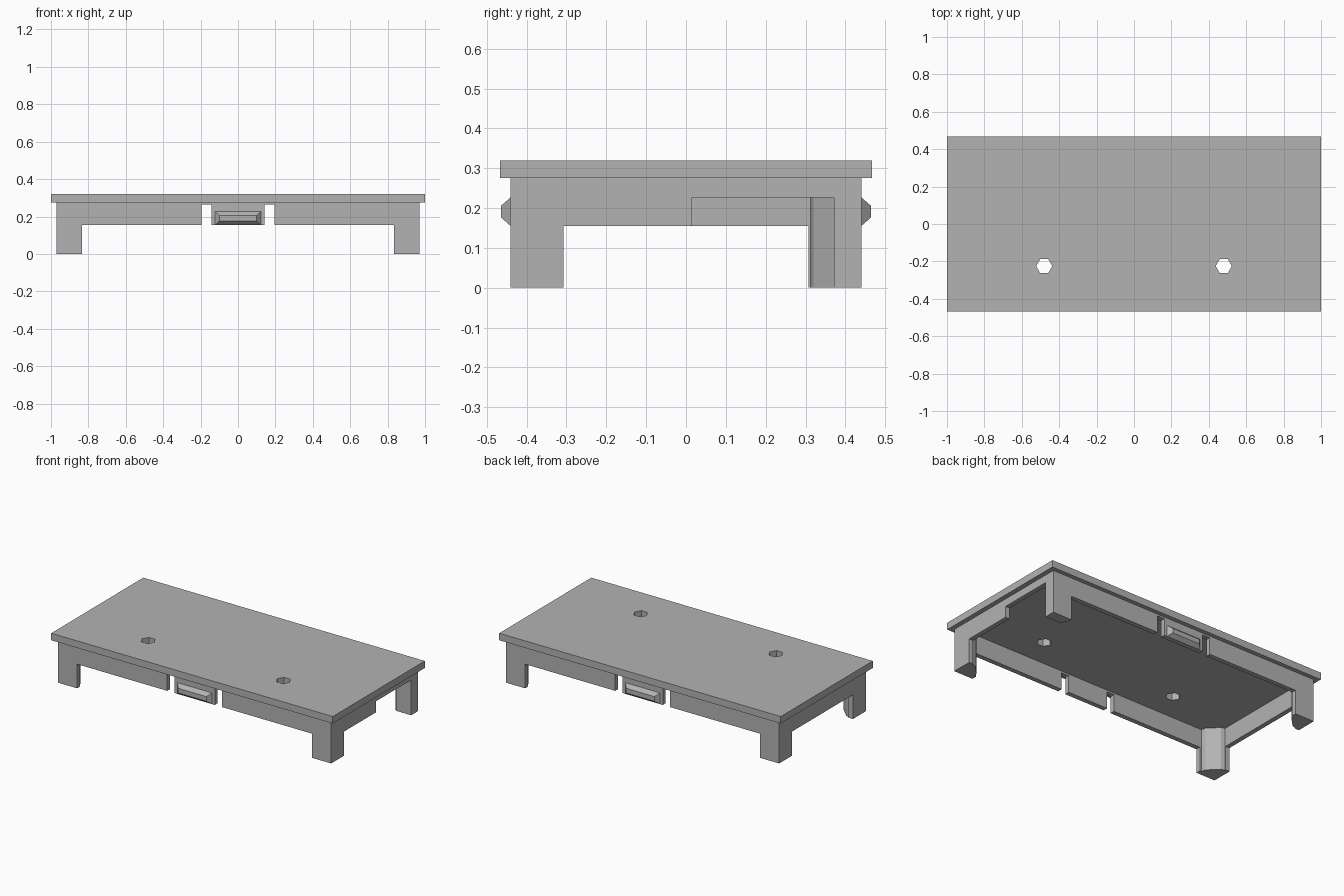
import bpy, bmesh, math

cube = bpy.data.objects.get("Cube")
if cube:
    bpy.data.objects.remove(cube, do_unlink=True)

grey = bpy.data.materials.new("plain grey")
grey.use_nodes = True
colour = (0.45, 0.45, 0.45, 1)
grey.diffuse_color = colour
grey.node_tree.nodes["Principled BSDF"].inputs["Base Color"].default_value = colour


def finish(name, bm):
    bmesh.ops.recalc_face_normals(bm, faces=bm.faces)
    mesh = bpy.data.meshes.new(name)
    bm.to_mesh(mesh)
    bm.free()
    mesh.materials.append(grey)
    obj = bpy.data.objects.new(name, mesh)
    bpy.context.collection.objects.link(obj)
    return obj


def prism(name, outline, z0, z1):
    """Extrude a plan outline from z0 up to z1."""
    bm = bmesh.new()
    face = bm.faces.new([bm.verts.new((x, y, z0)) for x, y in outline])
    top = bmesh.ops.extrude_face_region(bm, geom=[face])["geom"]
    for v in top:
        if isinstance(v, bmesh.types.BMVert):
            v.co.z = z1
    return finish(name, bm)


def box(name, x0, x1, y0, y1, z0, z1):
    return prism(name, [(x0, y0), (x1, y0), (x1, y1), (x0, y1)], z0, z1)


def cut(target, cutter):
    cutter.hide_render = True
    mod = target.modifiers.new("cut", "BOOLEAN")
    mod.operation = "DIFFERENCE"
    mod.solver = "EXACT"
    mod.object = cutter
    bpy.context.view_layer.objects.active = target
    bpy.ops.object.modifier_apply(modifier=mod.name)
    bpy.data.objects.remove(cutter, do_unlink=True)


HALF_X, HALF_Y = 1.0, 0.467        # lid
SKIRT_X, SKIRT_Y = 0.97, 0.44      # outside of skirt
WALL, POST = 0.03, 0.17
RIM, LID_Z, TOP = 0.155, 0.275, 0.32

# Lid with two hexagonal holes
lid = box("lid", -HALF_X, HALF_X, -HALF_Y, HALF_Y, LID_Z, TOP)
for side in (-1, 1):
    hexagon = [(side * 0.48 + 0.043 * math.cos(i * math.pi / 3),
                -0.225 + 0.043 * math.sin(i * math.pi / 3)) for i in range(6)]
    cut(lid, prism("hole_cutter", hexagon, 0.2, 0.4))

# Skirt hollowed by a cavity that leaves faceted corner posts
skirt = box("skirt_and_legs", -SKIRT_X, SKIRT_X, -SKIRT_Y, SKIRT_Y, 0, LID_Z)
ix, iy = SKIRT_X - WALL, SKIRT_Y - WALL
arc = [(HALF_X - POST * math.cos(math.radians(a)),
        HALF_Y - POST * math.sin(math.radians(a))) for a in (60, 30)]
slope = math.tan(math.radians(15))
y_end = HALF_Y - POST + (HALF_X - ix) * slope
x_end = HALF_X - POST + (HALF_Y - iy) * slope
corner = [(ix, y_end)] + arc + [(x_end, iy)]
cavity = []
for sx, sy, step in ((1, 1, 1), (-1, 1, -1), (-1, -1, 1), (1, -1, -1)):
    cavity += [(sx * x, sy * y) for x, y in corner[::step]]
cut(skirt, prism("cavity_cutter", cavity, -0.1, 0.4))

# Openings between the legs
cut(skirt, box("long_opening", -0.835, 0.835, -1, 1, -0.1, RIM))
cut(skirt, box("short_opening", -1.2, 1.2, -0.308, 0.308, -0.1, RIM))

# Slots beside the latch tabs, front and back
for x0 in (-0.195, 0.143):
    cut(skirt, box("slot_cutter", x0, x0 + 0.052, -1, 1, -0.1, 0.264))

# Port notch in the left end wall and its rear leg
cut(skirt, box("port_cutter", 0.7, 1.2, 0.015, 0.371, -0.1, 0.226))

# Tapered latch bumps
for name, side in (("front_latch", -1), ("back_latch", 1)):
    bm = bmesh.new()
    rings = []
    for y, x, z0, z1 in ((SKIRT_Y, 0.122, RIM, 0.227),
                         (0.464, 0.1, 0.176, 0.206)):
        rings.append([bm.verts.new((px, side * y, pz)) for px, pz in
                      ((-x, z0), (x, z0), (x, z1), (-x, z1))])
    base, tip = rings
    bm.faces.new(base)
    bm.faces.new(tip)
    for i in range(4):
        j = (i + 1) % 4
        bm.faces.new((base[i], base[j], tip[j], tip[i]))
    finish(name, bm)
